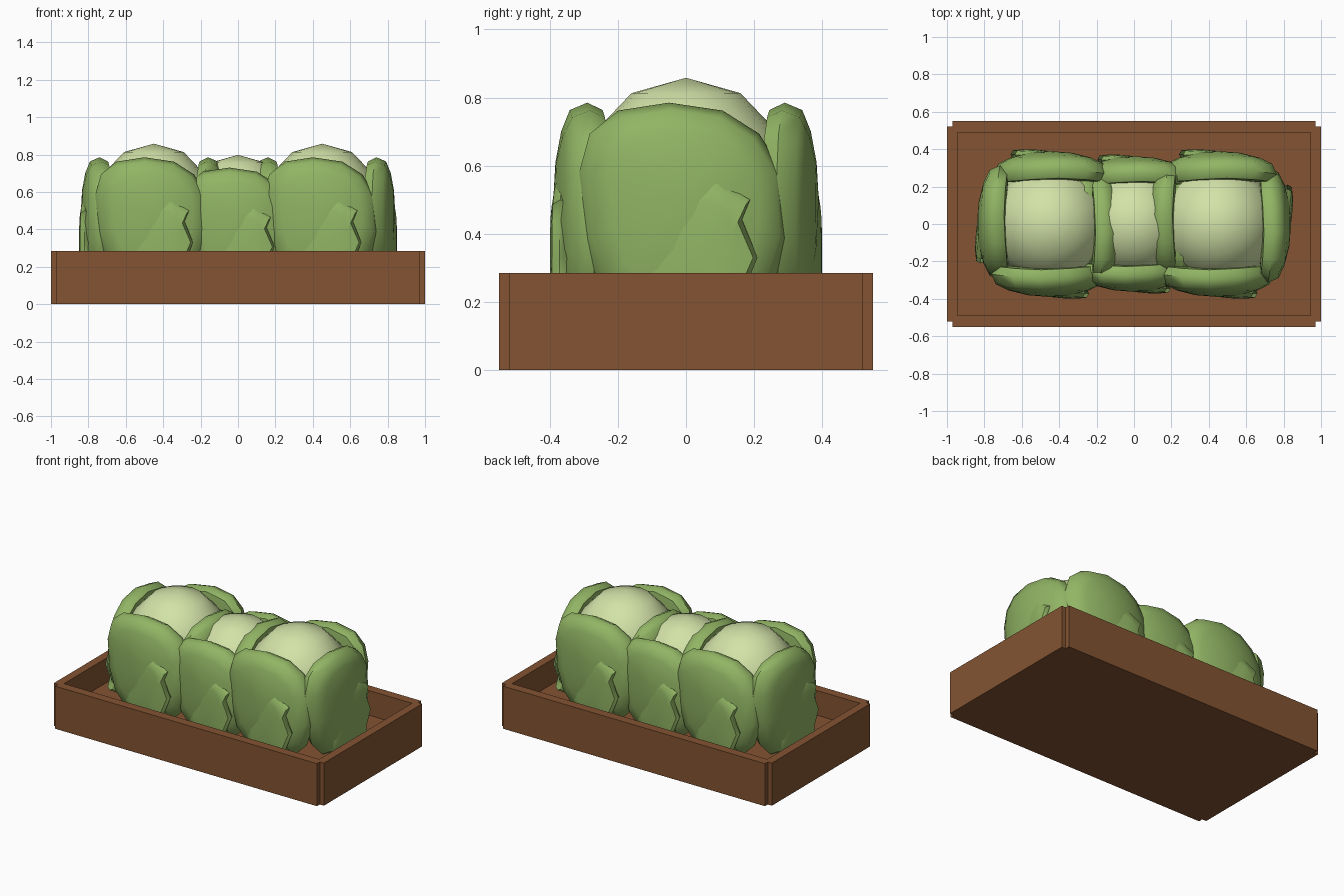
import bpy, bmesh, math
from mathutils import Matrix, Vector

if "Cube" in bpy.data.objects:
    bpy.data.objects.remove(bpy.data.objects["Cube"])


def material(name, rgb):
    m = bpy.data.materials.new(name)
    m.diffuse_color = (*rgb, 1)
    m.use_nodes = True
    m.node_tree.nodes["Principled BSDF"].inputs["Base Color"].default_value = m.diffuse_color
    return m


WOOD = material("brown_wood", (0.23, 0.088, 0.032))
LEAF = material("leaf_green", (0.285, 0.46, 0.128))
PALE = material("pale_green", (0.65, 0.765, 0.39))


def finish(bm, name, mat, smooth=None):
    bmesh.ops.recalc_face_normals(bm, faces=bm.faces)
    me = bpy.data.meshes.new(name)
    bm.to_mesh(me)
    bm.free()
    me.materials.append(mat)
    ob = bpy.data.objects.new(name, me)
    bpy.context.collection.objects.link(ob)
    if smooth:
        bpy.ops.object.select_all(action='DESELECT')
        bpy.context.view_layer.objects.active = ob
        ob.select_set(True)
        bpy.ops.object.shade_smooth_by_angle(angle=math.radians(smooth))
    return ob


def box(name, lo, hi):
    lo, hi = Vector(lo), Vector(hi)
    bm = bmesh.new()
    bmesh.ops.create_cube(bm, size=1)
    for v in bm.verts:
        v.co = (lo + hi) / 2 + v.co * (hi - lo)
    finish(bm, name, WOOD)


def power(a, p):
    return math.copysign(abs(a) ** p, a)


def sphere(segments, rings):
    bm = bmesh.new()
    bmesh.ops.create_uvsphere(bm, u_segments=segments, v_segments=rings, radius=1)
    return bm


def leaf(name, place, outer):
    """Thick rounded plate facing -y; the outer leaf is smaller with a torn edge."""
    bm = sphere(20 if outer else 14, 8)
    for v in bm.verts:
        a, b, c = v.co
        r = math.hypot(a, b)
        p = 0.65 if outer else 0.82
        if r > 1e-5:  # squarer outline
            a, b = r * power(a / r, p), r * power(b / r, p)
        if outer:
            u, z = 0.02 + 0.17 * a, 0.33 + 0.24 * b
            if a > 0.5 and r > 0.9:  # ragged right edge
                u += 0.02 * math.cos(10 * math.atan2(v.co.y, v.co.x))
            d = 0.35 + 0.022 * a + 0.042 * power(c, 0.6)
        else:
            u = 0.305 * a - 0.05 * max(b, 0)
            z = 0.5 + (0.285 if b > 0 else 0.4) * b
            d = 0.312 - 0.022 * b * b - 0.045 * a * a + 0.078 * power(c, 0.5)
        v.co = (u, -d, z)
    bm.transform(place)
    finish(bm, name, LEAF, 50)


# Crate: floor, long walls and short walls with notched corners
box("crate_floor", (-0.945, -0.49, 0), (0.945, 0.49, 0.12))
for s, side in ((-1, "front"), (1, "back")):
    box(f"{side}_wall", (-0.97, s * 0.52 - 0.03, 0), (0.97, s * 0.52 + 0.03, 0.285))
for s, side in ((-1, "left"), (1, "right")):
    box(f"{side}_wall", (s * 0.9725 - 0.0275, -0.52, 0), (s * 0.9725 + 0.0275, 0.52, 0.285))

# Cabbages: pale heart wrapped in four leaves, each with a torn outer leaf
for label, x, size in (("left", -0.45, 1), ("middle", 0, 0.93), ("right", 0.45, 1)):
    base = Matrix.Translation((x, 0, 0)) @ Matrix.Scale(size, 4)
    bm = sphere(16, 6)
    for v in bm.verts:
        v.co = (v.co.x * 0.32, v.co.y * 0.32, 0.522 + v.co.z * 0.336)
    bm.transform(base)
    finish(bm, f"{label}_cabbage_heart", PALE, 60)
    for i in range(4):
        place = base @ Matrix.Rotation(i * math.pi / 2, 4, 'Z')
        leaf(f"{label}_cabbage_leaf_{i}", place, False)
        leaf(f"{label}_cabbage_outer_leaf_{i}", place, True)
